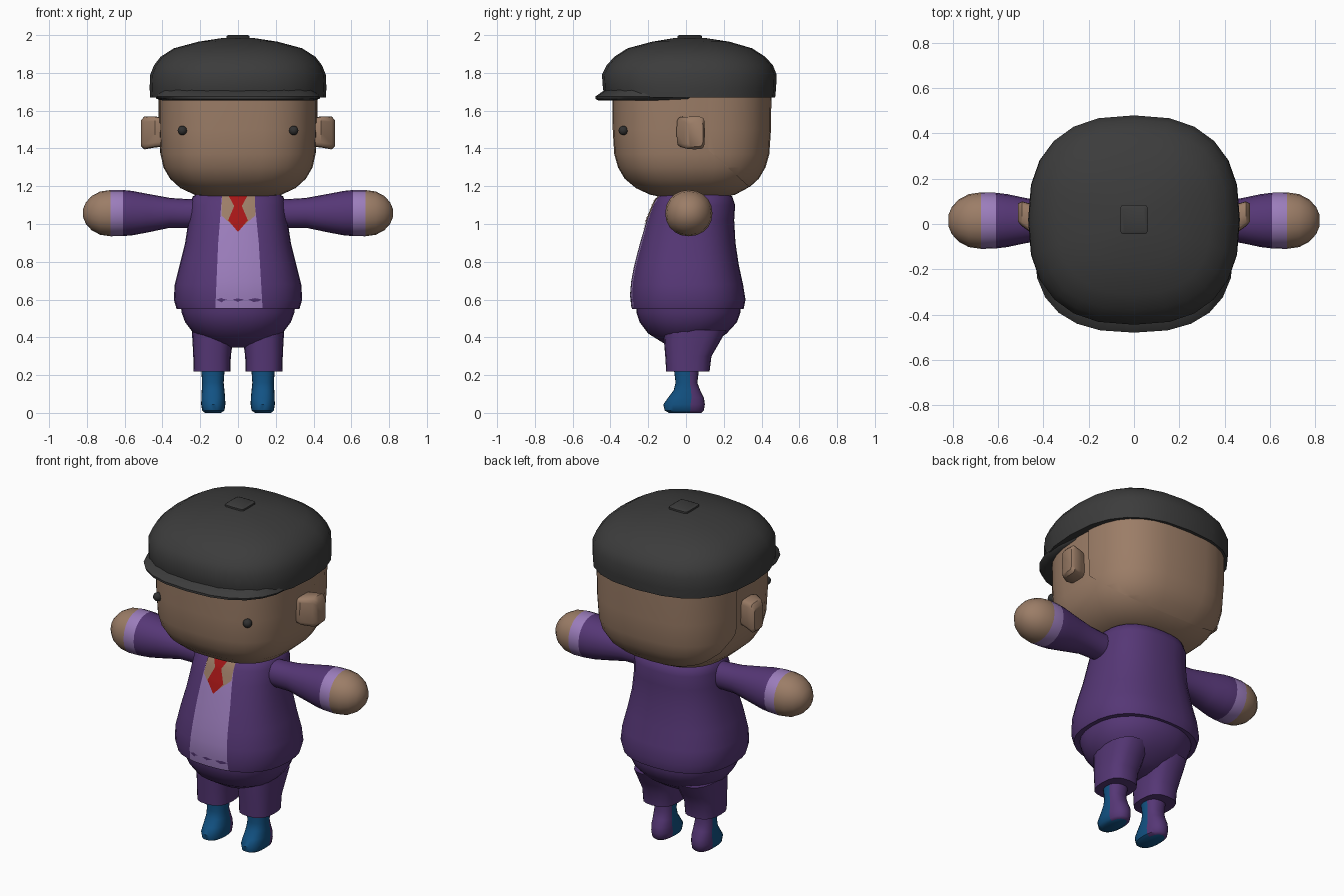
import bpy, bmesh, math
from mathutils import Vector


def material(name, rgb):
    m = bpy.data.materials.new(name)
    m.diffuse_color = (*rgb, 1)
    return m


SKIN = material("skin brown", (0.33, 0.205, 0.135))
HAT = material("charcoal", (0.045, 0.045, 0.045))
PURPLE = material("deep purple", (0.092, 0.038, 0.18))
LILAC = material("lilac", (0.33, 0.205, 0.50))
RED = material("tie red", (0.38, 0.008, 0.008))
BLUE = material("shoe blue", (0.006, 0.085, 0.23))
EYE = material("eye grey", (0.03, 0.03, 0.03))


def finish(name, bm, mats, rule=None, angle=45, fix=True):
    if fix:
        bmesh.ops.recalc_face_normals(bm, faces=bm.faces)
    if rule:
        for f in bm.faces:
            f.material_index = rule(f.calc_center_median())
    me = bpy.data.meshes.new(name)
    bm.to_mesh(me)
    bm.free()
    for m in mats:
        me.materials.append(m)
    ob = bpy.data.objects.new(name, me)
    bpy.context.collection.objects.link(ob)
    bpy.ops.object.select_all(action='DESELECT')
    ob.select_set(True)
    bpy.context.view_layer.objects.active = ob
    bpy.ops.object.shade_smooth_by_angle(angle=math.radians(angle))
    return ob


def spow(v, p):
    return math.copysign(abs(v) ** p, v)


def loft(rings, power=2.0, n=28, place=lambda u, v, w: (u, v, w)):
    """Rings are (height, u_min, u_max, v_min, v_max) superellipses."""
    bm = bmesh.new()
    loops = []
    for w, u0, u1, v0, v1 in rings:
        loop = []
        for i in range(n):
            t = 2 * math.pi * i / n
            u = (u0 + u1) / 2 + (u1 - u0) / 2 * spow(math.cos(t), 2 / power)
            v = (v0 + v1) / 2 + (v1 - v0) / 2 * spow(math.sin(t), 2 / power)
            loop.append(bm.verts.new(place(u, v, w)))
        loops.append(loop)
    for a, b in zip(loops, loops[1:]):
        for i in range(n):
            j = (i + 1) % n
            bm.faces.new((a[i], a[j], b[j], b[i]))
    bm.faces.new(loops[0][::-1])
    bm.faces.new(loops[-1])
    return bm


def sym(rows):
    return [(z, -x, x, y0, y1) for z, x, y0, y1 in rows]


# Head
HEAD = sym([(1.14, 0.13, -0.11, 0.19), (1.155, 0.23, -0.19, 0.26), (1.19, 0.305, -0.265, 0.325),
            (1.24, 0.36, -0.325, 0.38), (1.30, 0.395, -0.36, 0.415), (1.37, 0.41, -0.38, 0.435),
            (1.50, 0.417, -0.388, 0.444), (1.75, 0.42, -0.39, 0.447)])
finish("head", loft(HEAD, 2.8, 32), [SKIN])

# Slightly raised close-cropped hair shell behind the ears
e = 0.006
bm = loft([(z, a - e, b + e, c - e, d + e) for z, a, b, c, d in HEAD], 2.8, 32)
bmesh.ops.recalc_face_normals(bm, faces=bm.faces)
for co, no in (((0, 0.12, 1.39), (0, 0.19, 0.21)), ((0, 0.12, 1.39), (0, 1, 0))):
    bmesh.ops.bisect_plane(bm, geom=bm.verts[:] + bm.edges[:] + bm.faces[:],
                           plane_co=co, plane_no=no, clear_inner=True)
finish("cropped_hair", bm, [SKIN], fix=False)

# Flat cap, brim and button
finish("cap", loft(sym([(1.67, 0.465, -0.43, 0.472), (1.72, 0.468, -0.44, 0.477),
                        (1.79, 0.465, -0.445, 0.48), (1.84, 0.445, -0.42, 0.46),
                        (1.885, 0.41, -0.38, 0.42), (1.93, 0.34, -0.31, 0.35),
                        (1.965, 0.21, -0.18, 0.23), (1.985, 0.08, -0.06, 0.10)]), 2.5, 24), [HAT])
finish("cap_brim", loft(sym([(1.653, 0.40, -0.46, 0.25), (1.662, 0.43, -0.48, 0.25),
                             (1.675, 0.44, -0.48, 0.25), (1.71, 0.43, -0.43, 0.25)]), 2.5, 24), [HAT])
finish("cap_button", loft(sym([(1.97, 0.062, -0.045, 0.085), (1.995, 0.062, -0.045, 0.085),
                               (2.0, 0.052, -0.035, 0.075)]), 8, 16), [HAT])

# Ears and eyes
for s, side in ((-1, "left"), (1, "right")):
    def across(u, v, w, s=s):
        return (s * w, u, v)
    finish(side + "_ear", loft([(0.39, -0.04, 0.07, 1.41, 1.56), (0.44, -0.05, 0.085, 1.405, 1.57),
                                (0.495, -0.01, 0.10, 1.395, 1.57), (0.513, 0.01, 0.09, 1.41, 1.55)],
                               5, 16, across), [SKIN])
    bm = bmesh.new()
    bmesh.ops.create_uvsphere(bm, u_segments=14, v_segments=10, radius=0.025)
    bmesh.ops.translate(bm, verts=bm.verts, vec=Vector((s * 0.295, -0.332, 1.495)))
    finish(side + "_eye", bm, [EYE], angle=60)

# Jacket
JACKET = sym([(0.55, 0.325, -0.285, 0.305), (0.60, 0.34, -0.295, 0.315), (0.68, 0.335, -0.29, 0.302),
              (0.78, 0.31, -0.272, 0.28), (0.90, 0.28, -0.24, 0.262), (1.02, 0.262, -0.205, 0.255),
              (1.10, 0.255, -0.175, 0.26), (1.145, 0.24, -0.15, 0.245), (1.17, 0.20, -0.11, 0.21)])
JP = 2.4
finish("jacket", loft(JACKET, JP, 32), [PURPLE])


def jacket_front(x, z):
    for a, b in zip(JACKET, JACKET[1:]):
        if z <= b[0]:
            t = (z - a[0]) / (b[0] - a[0])
            _, _, rx, y0, y1 = [p + (q - p) * t for p, q in zip(a, b)]
            break
    return (y0 + y1) / 2 - (y1 - y0) / 2 * (1 - abs(x / rx) ** JP) ** (1 / JP)


def front_plate(name, rows, mat, lift, cols=6, steps=5):
    """Thin panel following the jacket front; rows are (z, x_left, x_right)."""
    bm = bmesh.new()
    grid = []
    for k in range((len(rows) - 1) * steps + 1):
        i = min(k // steps, len(rows) - 2)
        t = k / steps - i
        z, xl, xr = [p + (q - p) * t for p, q in zip(rows[i], rows[i + 1])]
        xs = [xl + (xr - xl) * c / cols for c in range(cols + 1)]
        grid.append([bm.verts.new((x, jacket_front(x, z) - lift, z)) for x in xs])
    for a, b in zip(grid, grid[1:]):
        for c in range(cols):
            bm.faces.new((a[c], b[c], b[c + 1], a[c + 1]))
    finish(name, bm, [mat], fix=False)


# Shirt, open collar and tie
front_plate("shirt", [(1.15, -0.085, 0.085), (0.90, -0.105, 0.11), (0.555, -0.12, 0.13)], LILAC, 0.003)
front_plate("open_collar", [(1.15, -0.085, 0.09), (1.045, -0.088, 0.092), (0.975, -0.01, 0.01)], SKIN, 0.006)
front_plate("tie", [(1.15, -0.05, 0.05), (1.095, -0.02, 0.02), (1.02, -0.052, 0.052),
                    (0.96, -0.002, 0.002)], RED, 0.009)

# Trouser seat
finish("trouser_seat", loft(sym([(0.345, 0.06, -0.05, 0.08), (0.37, 0.15, -0.12, 0.14),
                                 (0.42, 0.235, -0.20, 0.215), (0.48, 0.28, -0.245, 0.27),
                                 (0.53, 0.298, -0.262, 0.288), (0.58, 0.305, -0.265, 0.29)]), 2.2), [PURPLE])

for s, side in ((-1, "left"), (1, "right")):
    # Trouser legs
    def upright(u, v, w, s=s):
        return (s * u, v, w)
    finish(side + "_trouser_leg", loft([(0.22, 0.04, 0.235, -0.105, 0.125), (0.30, 0.038, 0.237, -0.11, 0.135),
                                        (0.36, 0.03, 0.24, -0.115, 0.17), (0.44, 0.02, 0.245, -0.12, 0.215)],
                                       2.6, 20, upright), [PURPLE])
    # Shoes with a purple heel
    finish(side + "_shoe", loft([(0.0, 0.09, 0.175, -0.09, 0.08), (0.012, 0.072, 0.19, -0.113, 0.094),
                                 (0.045, 0.067, 0.195, -0.12, 0.10), (0.08, 0.068, 0.194, -0.095, 0.095),
                                 (0.12, 0.072, 0.192, -0.065, 0.075), (0.16, 0.076, 0.19, -0.055, 0.06),
                                 (0.24, 0.07, 0.195, -0.065, 0.07)], 2.3, 24, upright),
           [BLUE, PURPLE], lambda c: int(c.y > 0.015 + 0.1 * max(0, c.z - 0.06)))

    # Arm: sleeve, cuff and rounded hand
    def sideways(u, v, w, s=s):
        return (s * w, u, v)
    arm = loft([(0.20, -0.055, 0.085, 0.985, 1.13), (0.27, -0.06, 0.09, 0.98, 1.132),
                (0.36, -0.065, 0.095, 0.98, 1.138), (0.48, -0.085, 0.115, 0.955, 1.16),
                (0.56, -0.102, 0.132, 0.94, 1.175), (0.61, -0.108, 0.138, 0.936, 1.18),
                (0.675, -0.11, 0.14, 0.935, 1.18), (0.73, -0.102, 0.132, 0.943, 1.172),
                (0.775, -0.078, 0.108, 0.967, 1.148), (0.805, -0.045, 0.075, 1.0, 1.115),
                (0.82, -0.01, 0.04, 1.035, 1.08)], 2.1, 20, sideways)
    finish(side + "_arm", arm, [PURPLE, LILAC, SKIN],
           lambda c: (abs(c.x) > 0.61) + (abs(c.x) > 0.675))
